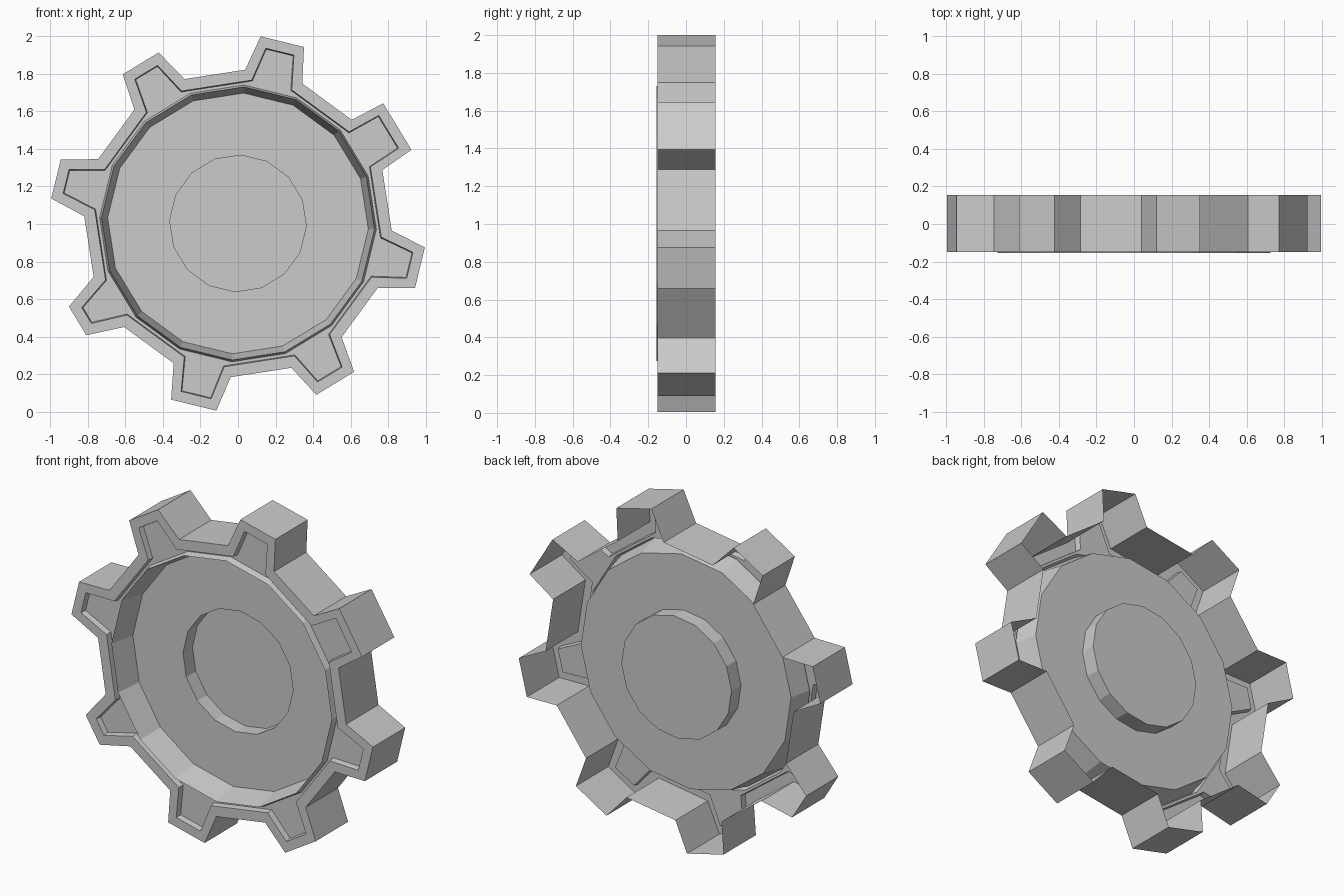
import bpy, bmesh
from math import radians, cos, sin

if "Cube" in bpy.data.objects:
    bpy.data.objects.remove(bpy.data.objects["Cube"])

TEETH = 8
CENTRES = [31.3 + 45 * i for i in range(TEETH)]
# half angle of each tooth tip (slightly uneven, hand-cut look)
TIP_HALF = [8.3, 6.8, 6.4, 6.1, 5.1, 7.1, 6.75, 6.4]
CENTRE_Z = 1.003

bm = bmesh.new()


def vert(radius, degrees, y):
    a = radians(degrees)
    return bm.verts.new((radius * cos(a), y, CENTRE_Z + radius * sin(a)))


def tooth_loop(base_r, base_half, tip_r, tip_trim, y):
    """Closed gear outline, four points per tooth."""
    loop = []
    for c, half in zip(CENTRES, TIP_HALF):
        t = half - tip_trim
        loop += [vert(base_r, c - base_half, y), vert(tip_r, c - t, y),
                 vert(tip_r, c + t, y), vert(base_r, c + base_half, y)]
    return loop


def ring_loop(r, y):
    """16-sided ring lined up with the tooth roots."""
    return [vert(r, c + s * 11.25, y) for c in CENTRES for s in (-1, 1)]


def bridge(a, b):
    n = len(a)
    for i in range(n):
        j = (i + 1) % n
        bm.faces.new((a[i], a[j], b[j], b[i]))


# outer toothed wall, front rim and shallow recess (open at the back)
outer_back = tooth_loop(0.82, 11.0, 1.004, 0, 0.155)
outer_front = tooth_loop(0.82, 11.0, 1.004, 0, -0.15)
inset_front = tooth_loop(0.767, 8.2, 0.945, 2.1, -0.15)
inset_back = tooth_loop(0.763, 7.9, 0.94, 2.3, -0.115)
bridge(outer_back, outer_front)
bridge(outer_front, inset_front)
bridge(inset_front, inset_back)

# recessed floor of the teeth and valleys
lip_base = ring_loop(0.738, -0.115)
for i in range(TEETH):
    r0, r1, r2 = (lip_base[(2 * i + k) % 16] for k in range(3))
    b0, t0, t1, b1, nxt = (inset_back[(4 * i + k) % 32] for k in range(5))
    bm.faces.new((b0, t0, t1, b1, r1, r0))
    bm.faces.new((b1, nxt, r2, r1))

# raised lip, bowl wall, dished disc and stepped hub
profile = [(0.728, -0.155), (0.695, 0.0), (0.364, 0.0), (0.364, 0.09)]
last = lip_base
for r, y in profile:
    ring = ring_loop(r, y)
    bridge(last, ring)
    last = ring
bm.faces.new(last)

bmesh.ops.recalc_face_normals(bm, faces=bm.faces)
bm.normal_update()
if sum(f.normal.y * f.calc_area() for f in bm.faces) > 0:
    bmesh.ops.reverse_faces(bm, faces=bm.faces)

mesh = bpy.data.meshes.new("gear_wheel")
bm.to_mesh(mesh)
bm.free()
gear = bpy.data.objects.new("gear_wheel", mesh)
bpy.context.collection.objects.link(gear)
